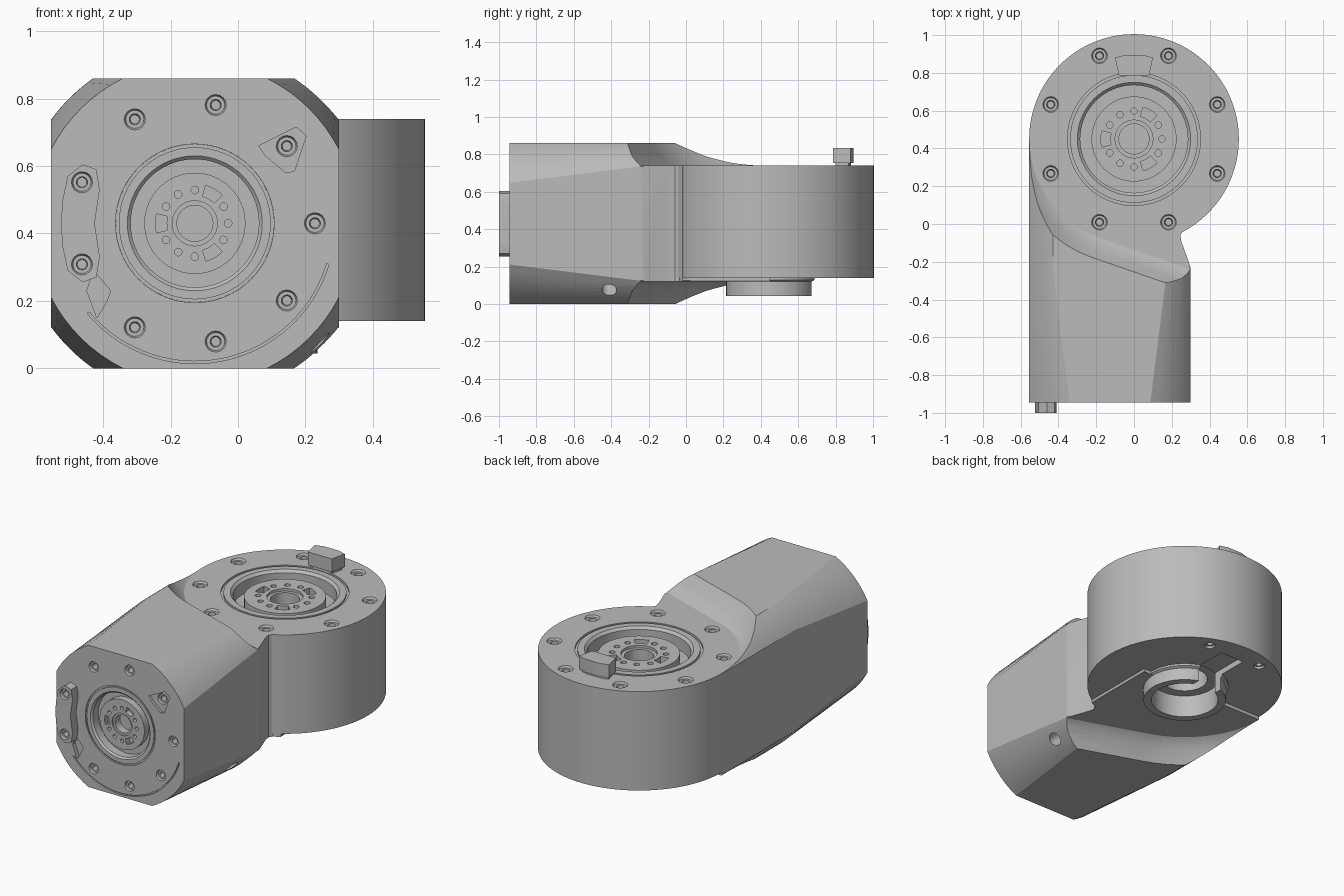
import bpy, bmesh
from math import sin, cos, radians, sqrt, atan2, degrees
from mathutils import Matrix

old = bpy.data.objects.get("Cube")
if old:
    bpy.data.objects.remove(old, do_unlink=True)

grey = bpy.data.materials.new("Machined grey")
grey.use_nodes = True
grey.diffuse_color = (0.5, 0.5, 0.5, 1)
grey.node_tree.nodes["Principled BSDF"].inputs["Base Color"].default_value = (0.5, 0.5, 0.5, 1)

# Local frames: origin on the mounting face, local z pointing outwards
TOP = Matrix.Translation((0, 0.45, 0.74))
FRONT = Matrix.Translation((-0.128, -0.945, 0.43)) @ Matrix.Rotation(radians(90), 4, 'X')
UNDER = Matrix.Translation((0, 0.45, 0.14)) @ Matrix.Rotation(radians(180), 4, 'X')
WORLD = Matrix.Identity(4)


def polar(r, a):
    return r * cos(radians(a)), r * sin(radians(a))


def circle(r, z, n=32, x=0, y=0):
    return [(x + polar(r, 360 * i / n)[0], y + polar(r, 360 * i / n)[1], z) for i in range(n)]


def loft(bm, rings, m=WORLD):
    """Skin matching rings of points into a closed solid."""
    vs = [[bm.verts.new(m @ Matrix.Translation(p).translation) for p in ring] for ring in rings]
    n = len(vs[0])
    faces = [bm.faces.new(vs[0]), bm.faces.new(vs[-1])]
    for a, b in zip(vs, vs[1:]):
        for i in range(n):
            j = (i + 1) % n
            faces.append(bm.faces.new((a[i], a[j], b[j], b[i])))
    bmesh.ops.recalc_face_normals(bm, faces=faces)


def prism(bm, pts, lo, hi, m=WORLD):
    loft(bm, [[(x, y, z) for x, y in pts] for z in (lo, hi)], m)


def arc_band(r0, r1, a0, a1, n):
    angles = [a0 + (a1 - a0) * i / n for i in range(n + 1)]
    return [polar(r1, a) for a in angles] + [polar(r0, a) for a in reversed(angles)]


def screw_hole(bm, m, r, a, top=0.0, size=1.0):
    x, y = polar(r, a)
    rings = [(0.042, 0.01), (0.042, 0), (0.036, -0.012), (0.022, -0.012), (0.018, -0.07)]
    loft(bm, [circle(q * size, top + z, 16, x, y) for q, z in rings], m)


def make(name, bm):
    me = bpy.data.meshes.new(name)
    bm.to_mesh(me)
    bm.free()
    ob = bpy.data.objects.new(name, me)
    bpy.context.collection.objects.link(ob)
    me.materials.append(grey)
    return ob


def boolean(ob, bm, op='DIFFERENCE'):
    """Combine a part with a temporary solid, then drop the solid."""
    tool = make("cutter", bm)
    tool.hide_render = True
    mod = ob.modifiers.new("cut", 'BOOLEAN')
    mod.operation, mod.object, mod.solver = op, tool, 'EXACT'
    bpy.context.view_layer.objects.active = ob
    bpy.ops.object.modifier_apply(modifier=mod.name)
    bpy.data.objects.remove(tool, do_unlink=True)


# Arm housing: a box section with its corners turned to a widening cone
def section(r, y, w=0.4275, h=0.43):
    a0, a1 = degrees(atan2(sqrt(r * r - w * w), w)), degrees(atan2(h, sqrt(r * r - h * h)))
    pts = []
    for q in range(4):
        s, e = (a0, a1) if q % 2 == 0 else (90 - a1, 90 - a0)
        pts += [polar(r, 90 * q + s + (e - s) * i / 8) for i in range(9)]
    return [(x - 0.1275, y, z + 0.43) for x, z in pts]


bm = bmesh.new()
loft(bm, [section(0.48, -0.945), section(0.525, -0.25), section(0.526, 0.45)])
housing = make("arm_and_drum_housing", bm)


# Ramps down to the drum faces, following the drum and its tangent
def ramp_outline(r, z):
    pts = [(-r, 1.2)] + [(x, y + 0.45) for x, y in (polar(r, 180 + 71 * i / 24) for i in range(25))]
    x, y = pts[-1]
    return [(u, v, z) for u, v in pts + [(x + 0.945, y - 0.327), (1, 1.2)]]


bm = bmesh.new()
profile = [(0.555, 0.31), (0.577, 0.324), (0.615, 0.36), (0.665, 0.43), (0.7, 0.49)]
for s in (1, -1):
    loft(bm, [ramp_outline(r, 0.43 + s * h) for r, h in profile])
# Waist between the arm and the drum
waist = bmesh.new()
prism(waist, [(0.3, -0.23), (0.25, -0.09), (0.245, -0.06), (0.26, -0.035),
              (0.3, -0.018), (0.4, -0.018), (0.4, -0.23)], -0.1, 1)
boolean(housing, bm)
boolean(housing, waist)

# Drum and the boss beneath it
bm = bmesh.new()
loft(bm, [circle(0.555, 0, 128), circle(0.555, -0.6, 128)], TOP)
boolean(housing, bm, 'UNION')
bm = bmesh.new()
loft(bm, [circle(r, z, 64) for r, z in ((0.25, -0.05), (0.25, 0.012), (0.235, 0.02), (0.235, 0.096))], UNDER)
boolean(housing, bm, 'UNION')

# Bores for the hubs, underside bore
bm = bmesh.new()
loft(bm, [circle(0.352, 0.05, 64), circle(0.352, -0.12, 64)], TOP)
loft(bm, [circle(0.235, 0.05, 64), circle(0.235, -0.08, 64)], FRONT)
loft(bm, [circle(r, z, 48) for r, z in ((0.19, 0.2), (0.19, -0.04), (0.13, -0.04), (0.13, -0.16))], UNDER)
boolean(housing, bm)

# Keyway under the drum, pockets and groove on the front face
bm = bmesh.new()
prism(bm, [(-0.08, 0), (0.08, 0), (0.08, -0.42), (-0.08, -0.42)], -0.035, 0.2, UNDER)
prism(bm, arc_band(0.409, 0.416, -140, -17, 40), -0.01, 0.01, FRONT)
prism(bm, [(0.19, 0.23), (0.21, 0.2), (0.27, 0.15), (0.295, 0.155),
           (0.33, 0.26), (0.3, 0.285)], -0.015, 0.02, FRONT)
prism(bm, [(-0.3, -0.14), (-0.25, -0.2), (-0.26, -0.23), (-0.29, -0.28), (-0.32, -0.2)], -0.025, 0.02, FRONT)
boolean(housing, bm)

# Screw holes and the side port
bm = bmesh.new()
for k in range(8):
    screw_hole(bm, TOP, 0.477, 22.5 + 45 * k)
for a in (67.5, 112.5, -67.5, -112.5):
    screw_hole(bm, UNDER, 0.477, a, 0, 0.75)
for k in (-3, -2, -1, 0, 1, 2, 3):
    screw_hole(bm, FRONT, 0.356, 40 * k, -0.015 if k == 1 else 0, 0.75)
port = Matrix.Translation((0.24, -0.41, 0.08)) @ Matrix.Rotation(radians(135), 4, 'Y')
loft(bm, [circle(0.04, 0.08, 24), circle(0.04, -0.08, 24)], port)
boolean(housing, bm)


# Rotating output hubs, the front one two thirds the size
def hub(name, m, s):
    m = m @ Matrix.Scale(s, 4)
    bm = bmesh.new()
    profile = [(0.352, -0.12), (0.352, -0.012), (0.338, -0.012), (0.338, 0), (0.3, 0),
               (0.285, -0.015), (0.285, -0.09), (0.225, -0.09), (0.225, -0.025),
               (0.1, -0.025), (0.1, -0.04), (0.08, -0.04), (0.08, -0.11)]
    loft(bm, [circle(r, z, 64) for r, z in profile], m)
    ob = make(name, bm)
    bm = bmesh.new()
    for a in range(0, 360, 30):
        if a % 120 == 60:
            prism(bm, arc_band(0.125, 0.175, a - 14, a + 14, 6), -0.07, 0.02, m)
        else:
            x, y = polar(0.148, a)
            loft(bm, [circle(0.017, z, 12, x, y) for z in (0.02, -0.07)], m)
    boolean(ob, bm)
    return ob


parts = [housing, hub("drum_output_hub", TOP, 1), hub("front_output_hub", FRONT, 2 / 3)]

# Stop tab on the drum
bm = bmesh.new()
wide = [(-0.08, 0.335), (0.08, 0.335), (0.1, 0.43), (0.05, 0.445), (-0.05, 0.445), (-0.1, 0.43)]
slim = [(x * 0.9, 0.39 + (y - 0.39) * 0.75) for x, y in wide]
loft(bm, [[(x, y, z) for x, y in pts] for pts, z in ((slim, -0.01), (slim, 0.015), (wide, 0.015), (wide, 0.095))], TOP)
parts.append(make("stop_tab", bm))

# Kidney-shaped stop block on the front face
half = [(-0.397, 0), (-0.392, 0.07), (-0.377, 0.14), (-0.332, 0.175), (-0.292, 0.16), (-0.282, 0.1)]
outline = half + [(-0.297, 0)] + [(x, -y) for x, y in reversed(half[1:])]
bm = bmesh.new()
prism(bm, outline, -0.01, 0.055, FRONT)
block = make("front_stop_block", bm)
bm = bmesh.new()
for a in (160, 200):
    screw_hole(bm, FRONT, 0.356, a, 0.055, 0.75)
boolean(block, bm)
parts.append(block)

# Smooth round walls, keep machined edges crisp
for ob in bpy.context.view_layer.objects:
    ob.select_set(ob in parts)
bpy.context.view_layer.objects.active = housing
bpy.ops.object.shade_smooth_by_angle(angle=radians(25))
